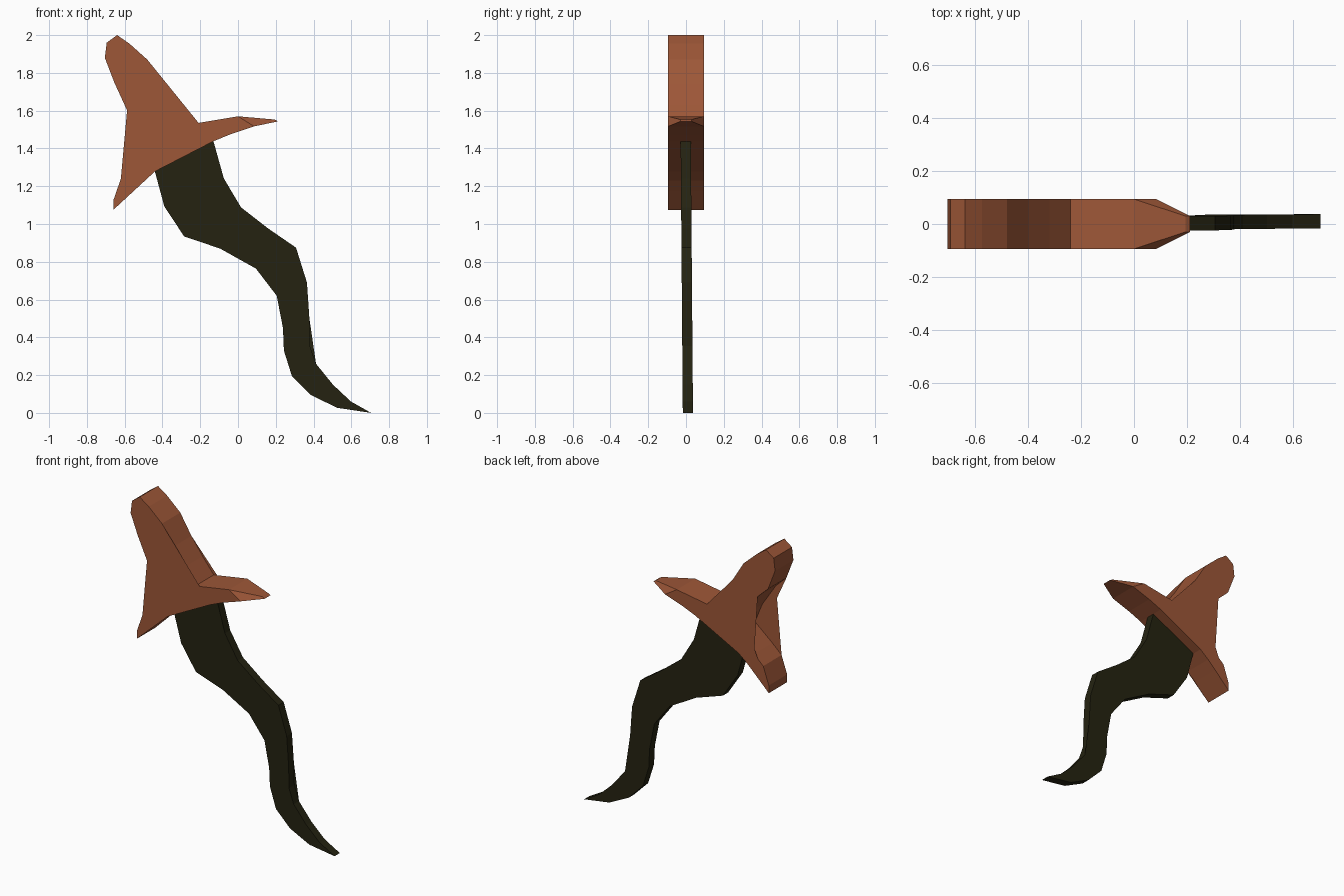
import bpy
import bmesh

cube = bpy.data.objects.get("Cube")
if cube:
    bpy.data.objects.remove(cube, do_unlink=True)


def material(name, rgb):
    mat = bpy.data.materials.new(name)
    mat.use_nodes = True
    mat.diffuse_color = (*rgb, 1)
    bsdf = mat.node_tree.nodes["Principled BSDF"]
    bsdf.inputs["Base Color"].default_value = (*rgb, 1)
    bsdf.inputs["Roughness"].default_value = 0.8
    return mat


def slab(name, outline, mat, half, lean=lambda z: 0.0, caps=None):
    """Closed slab from an x-z outline; half(i) is the half thickness at point i."""
    bm = bmesh.new()
    sides = []
    for s in (-1, 1):
        sides.append([bm.verts.new((x, lean(z) + s * half(i), z))
                      for i, (x, z) in enumerate(outline)])
    front, back = sides
    n = len(outline)
    for cap in caps or [range(n)]:
        bm.faces.new([front[i] for i in cap])
        bm.faces.new([back[i] for i in reversed(cap)])
    for i in range(n):
        j = (i + 1) % n
        bm.faces.new([front[j], front[i], back[i], back[j]])
    # Split the concave caps into clean convex pieces
    bmesh.ops.triangulate(bm, faces=[f for f in bm.faces if len(f.verts) > 4])
    bmesh.ops.recalc_face_normals(bm, faces=bm.faces)
    mesh = bpy.data.meshes.new(name)
    bm.to_mesh(mesh)
    bm.free()
    mesh.materials.append(mat)
    obj = bpy.data.objects.new(name, mesh)
    bpy.context.collection.objects.link(obj)
    return obj


brown = material("warm brown", (0.34, 0.095, 0.039))
dark = material("dark olive", (0.018, 0.0165, 0.0055))

# Hilt: grip and curved guard in one piece, with one guard tip narrowed
guard_tip = [(0.0, 1.57), (0.195, 1.553), (0.212, 1.543), (0.085, 1.517)]
guard_under = [(-0.04, 1.475), (-0.13, 1.438), (-0.44, 1.278), (-0.50, 1.23),
               (-0.555, 1.178), (-0.66, 1.075)]
guard_over = [(-0.66, 1.125), (-0.62, 1.24), (-0.555, 1.30), (-0.43, 1.405)]
grip = [(-0.48, 1.53), (-0.58, 1.68), (-0.655, 1.75), (-0.705, 1.88),
        (-0.695, 1.96), (-0.64, 2.0), (-0.575, 1.955), (-0.48, 1.87),
        (-0.40, 1.74), (-0.32, 1.63), (-0.24, 1.53)]
hilt = guard_tip + guard_under + guard_over + grip
body_cap = [0] + list(range(3, len(hilt)))
slab("hilt", hilt, brown, lambda i: 0.03 if i in (1, 2) else 0.094,
     caps=[body_cap, [0, 1, 2, 3]])

# Blade: wavy, leaning slightly backward towards the tip, rooted inside the guard
blade_left = [(-0.45, 1.305), (-0.44, 1.278), (-0.39, 1.093), (-0.285, 0.934),
              (-0.095, 0.87), (0.095, 0.764), (0.205, 0.62), (0.238, 0.45),
              (0.243, 0.33), (0.285, 0.196), (0.386, 0.095), (0.524, 0.027)]
blade_tip = [(0.705, 0.0)]
blade_right = [(0.598, 0.06), (0.503, 0.149), (0.413, 0.26), (0.38, 0.355),
               (0.378, 0.50), (0.365, 0.69), (0.307, 0.875), (0.16, 0.976),
               (0.016, 1.088), (-0.075, 1.241), (-0.13, 1.438), (-0.145, 1.465)]
slab("blade", blade_left + blade_tip + blade_right, dark,
     lambda i: 0.027, lean=lambda z: 0.01 - 0.008 * z)
